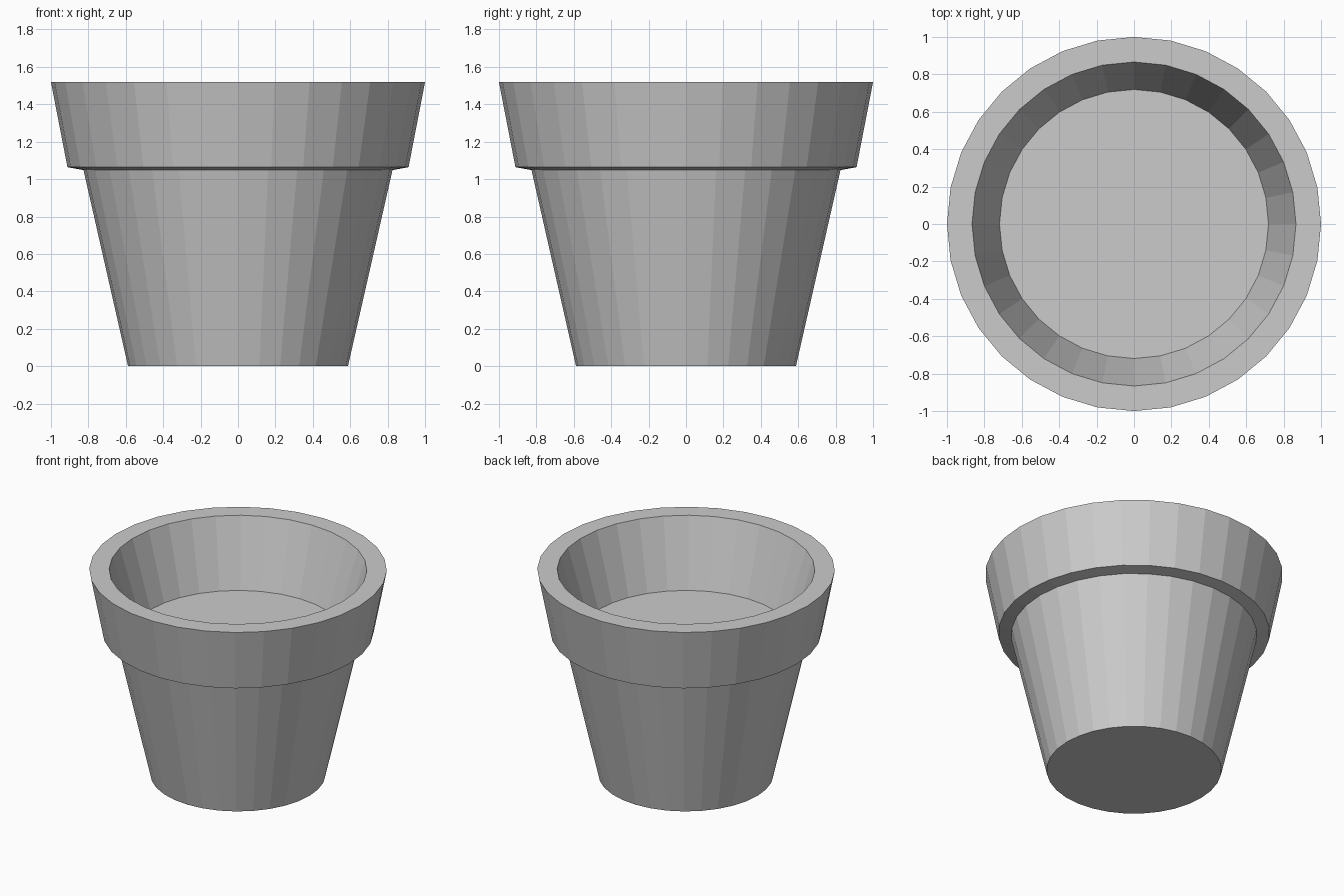
import bpy, bmesh
from math import cos, sin, tau

if "Cube" in bpy.data.objects:
    bpy.data.objects.remove(bpy.data.objects["Cube"])

SIDES = 32

# Radius/height profile: base, body, rim underside, rim, inner wall, soil level
profile = [(0.588, 0.0), (0.826, 1.048), (0.912, 1.064),
           (1.0, 1.519), (0.866, 1.519), (0.719, 1.03)]

bm = bmesh.new()
rings = [[bm.verts.new((r * cos(tau * i / SIDES), r * sin(tau * i / SIDES), z))
          for i in range(SIDES)] for r, z in profile]

# Walls between neighbouring rings
for low, high in zip(rings, rings[1:]):
    for i in range(SIDES):
        j = (i + 1) % SIDES
        bm.faces.new((low[i], low[j], high[j], high[i]))

# Base and inner floor
bm.faces.new(rings[0][::-1])
bm.faces.new(rings[-1])
bmesh.ops.recalc_face_normals(bm, faces=bm.faces)

mesh = bpy.data.meshes.new("flower_pot")
bm.to_mesh(mesh)
bm.free()
pot = bpy.data.objects.new("flower_pot", mesh)
bpy.context.collection.objects.link(pot)
